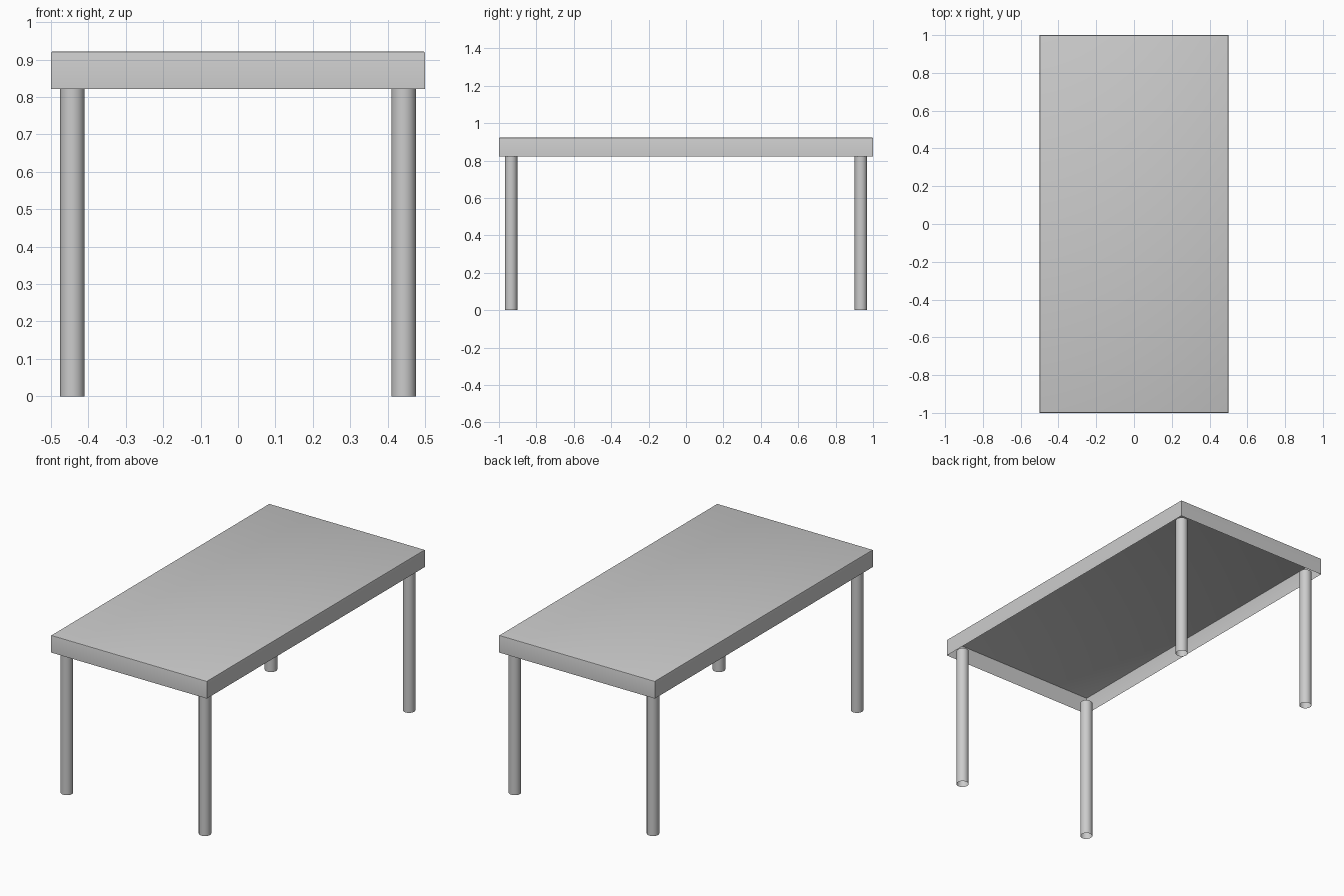
import bpy, bmesh

if "Cube" in bpy.data.objects:
    bpy.data.objects.remove(bpy.data.objects["Cube"])

TOP_Z, RIM_Z = 0.922, 0.822


def make_object(name, bm):
    mesh = bpy.data.meshes.new(name)
    bm.to_mesh(mesh)
    bm.free()
    obj = bpy.data.objects.new(name, mesh)
    bpy.context.collection.objects.link(obj)
    bpy.context.view_layer.objects.active = obj
    obj.select_set(True)
    bpy.ops.object.shade_smooth_by_angle()
    obj.select_set(False)
    return obj


# Table top: thin shell, open underneath, with a slightly eased upper edge
bm = bmesh.new()
bmesh.ops.create_cube(bm, size=1)
bmesh.ops.scale(bm, vec=(1, 2, TOP_Z - RIM_Z), verts=bm.verts)
bmesh.ops.translate(bm, vec=(0, 0, (TOP_Z + RIM_Z) / 2), verts=bm.verts)
bottom = [f for f in bm.faces if f.normal.z < -0.5]
bmesh.ops.delete(bm, geom=bottom, context='FACES_ONLY')
upper = [e for e in bm.edges if all(v.co.z > TOP_Z - 0.01 for v in e.verts)]
bmesh.ops.bevel(bm, geom=upper, offset=0.005, segments=2, profile=0.5,
                affect='EDGES')
make_object("table_top", bm)

# Legs: open round tubes reaching just inside the rim
LEG_TOP = 0.842
for side, sx in (("left", -1), ("right", 1)):
    for end, sy in (("front", -1), ("back", 1)):
        bm = bmesh.new()
        bmesh.ops.create_cone(bm, cap_ends=False, segments=32,
                              radius1=0.033, radius2=0.033, depth=LEG_TOP)
        bmesh.ops.translate(bm, vec=(sx * 0.443, sy * 0.935, LEG_TOP / 2),
                            verts=bm.verts)
        make_object(f"{end}_{side}_leg", bm)
